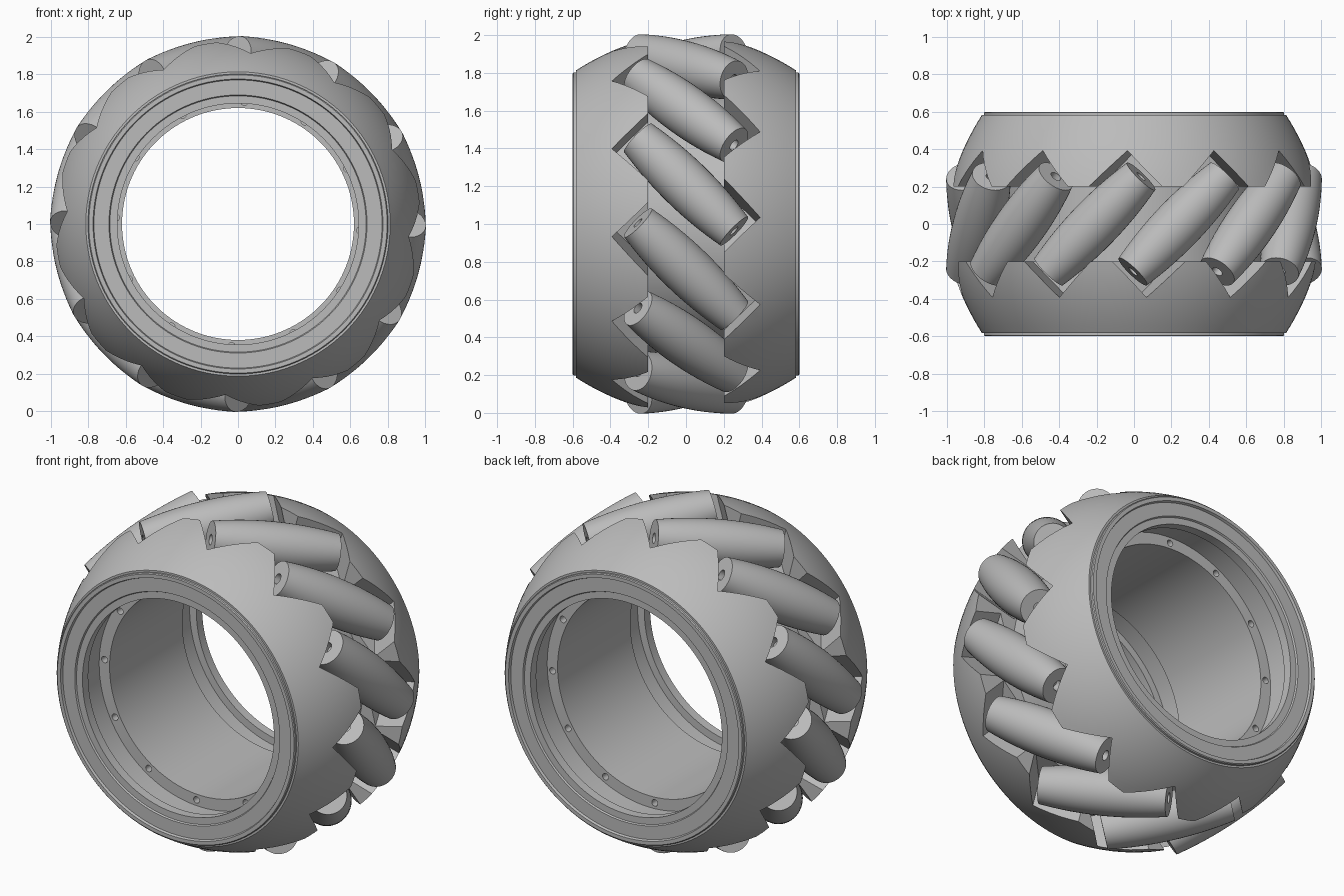
import bpy, bmesh
from math import cos, sin, pi, radians, sqrt
from mathutils import Matrix, Vector

if "Cube" in bpy.data.objects:
    bpy.data.objects.remove(bpy.data.objects["Cube"])

COUNT = 12
PITCH = 2 * pi / COUNT
ROLLER_PHASE = radians(14)
ROLLER_ORBIT = 0.865
CENTRE = Vector((0, 0, 1))

grey = bpy.data.materials.new("plain_grey")
grey.use_nodes = True
colour = (0.5, 0.5, 0.5, 1)
grey.diffuse_color = colour
grey.node_tree.nodes["Principled BSDF"].inputs["Base Color"].default_value = colour


def add_object(name, bm):
    bmesh.ops.recalc_face_normals(bm, faces=bm.faces)
    mesh = bpy.data.meshes.new(name)
    bm.to_mesh(mesh)
    bm.free()
    mesh.materials.append(grey)
    obj = bpy.data.objects.new(name, mesh)
    bpy.context.collection.objects.link(obj)
    return obj


def revolve(profile, steps, closed):
    """Turn (radius, height) points around local z."""
    bm = bmesh.new()
    verts = [bm.verts.new((r, 0, h)) for r, h in profile]
    pairs = list(zip(verts, verts[1:]))
    if closed:
        pairs.append((verts[-1], verts[0]))
    edges = [bm.edges.new(p) for p in pairs]
    bmesh.ops.spin(bm, geom=verts + edges, cent=(0, 0, 0), axis=(0, 0, 1),
                   angle=2 * pi, steps=steps, use_merge=True)
    bmesh.ops.remove_doubles(bm, verts=bm.verts, dist=1e-5)
    return bm


def smooth(obj):
    bpy.ops.object.select_all(action='DESELECT')
    obj.select_set(True)
    bpy.context.view_layer.objects.active = obj
    bpy.ops.object.shade_smooth_by_angle(angle=radians(30))


def roller_frame(i):
    """Local z along the 45 degree roller axis, local y pointing outward."""
    a = ROLLER_PHASE + i * PITCH
    out = Vector((cos(a), 0, sin(a)))
    axis = Vector((sin(a), 1, -cos(a))).normalized()
    rot = Matrix((out.cross(axis), out, axis)).transposed().to_4x4()
    return Matrix.Translation(CENTRE + out * ROLLER_ORBIT) @ rot


# Hub: domed shoulders, stepped rims and inner flanges, mirrored about the middle
bore = [(0.62, 0.35), (0.69, 0.35), (0.69, 0.52), (0.645, 0.52), (0.645, 0.575),
        (0.685, 0.575), (0.69, 0.585), (0.77, 0.585), (0.775, 0.6), (0.797, 0.6),
        (0.802, 0.595), (0.802, 0.582)]
dome = [(1 - 0.55 * y * y, y) for y in [0.582 - 0.382 * k / 10 for k in range(11)]]
half = bore + dome + [(0.7, 0.2)]
profile = half + [(r, -h) for r, h in reversed(half)]
bm = revolve(profile, 120, True)
bm.transform(Matrix.Translation(CENTRE) @ Matrix.Rotation(pi / 2, 4, 'X'))
hub = add_object("hub", bm)

# Cutter for the roller slots
bm = bmesh.new()
slot = Matrix.Translation((0, 0.075, 0)) @ Matrix.Diagonal((0.29, 0.45, 0.82, 1))
for i in range(COUNT):
    bmesh.ops.create_cube(bm, size=1, matrix=roller_frame(i) @ slot)
slots = add_object("slot_cutter", bm)

# Cutter for the screw holes in both flanges
bm = bmesh.new()
for i in range(COUNT):
    a = i * PITCH - radians(3)
    for side in (-1, 1):
        place = CENTRE + Vector((0.655 * cos(a), side * 0.31, 0.655 * sin(a)))
        bmesh.ops.create_cone(bm, cap_ends=True, segments=16, radius1=0.02,
                              radius2=0.02, depth=0.12,
                              matrix=Matrix.Translation(place) @ Matrix.Rotation(pi / 2, 4, 'X'))
holes = add_object("hole_cutter", bm)

for cutter in (slots, holes):
    cutter.hide_render = True
    mod = hub.modifiers.new("cut", 'BOOLEAN')
    mod.operation = 'DIFFERENCE'
    mod.solver = 'EXACT'
    mod.use_self = cutter is slots
    mod.object = cutter
cut_mesh = bpy.data.meshes.new_from_object(
    hub.evaluated_get(bpy.context.evaluated_depsgraph_get()))
hub.modifiers.clear()
hub.data = cut_mesh
for cutter in (slots, holes):
    bpy.data.objects.remove(cutter)
smooth(hub)

# Barrel rollers with axle sockets in the ends
LENGTH = 0.36
barrel = [(0.135 - 0.03 * t * t, LENGTH * t) for t in [k / 8 for k in range(-8, 9)]]
socket = [(0.03, LENGTH), (0.03, LENGTH - 0.05), (0, LENGTH - 0.05)]
outline = [(r, -h) for r, h in reversed(socket)] + barrel + socket
first = add_object("roller_1", revolve(outline, 40, False))
smooth(first)
first.matrix_world = roller_frame(0)
for i in range(1, COUNT):
    roller = bpy.data.objects.new(f"roller_{i + 1}", first.data)
    bpy.context.collection.objects.link(roller)
    roller.matrix_world = roller_frame(i)
